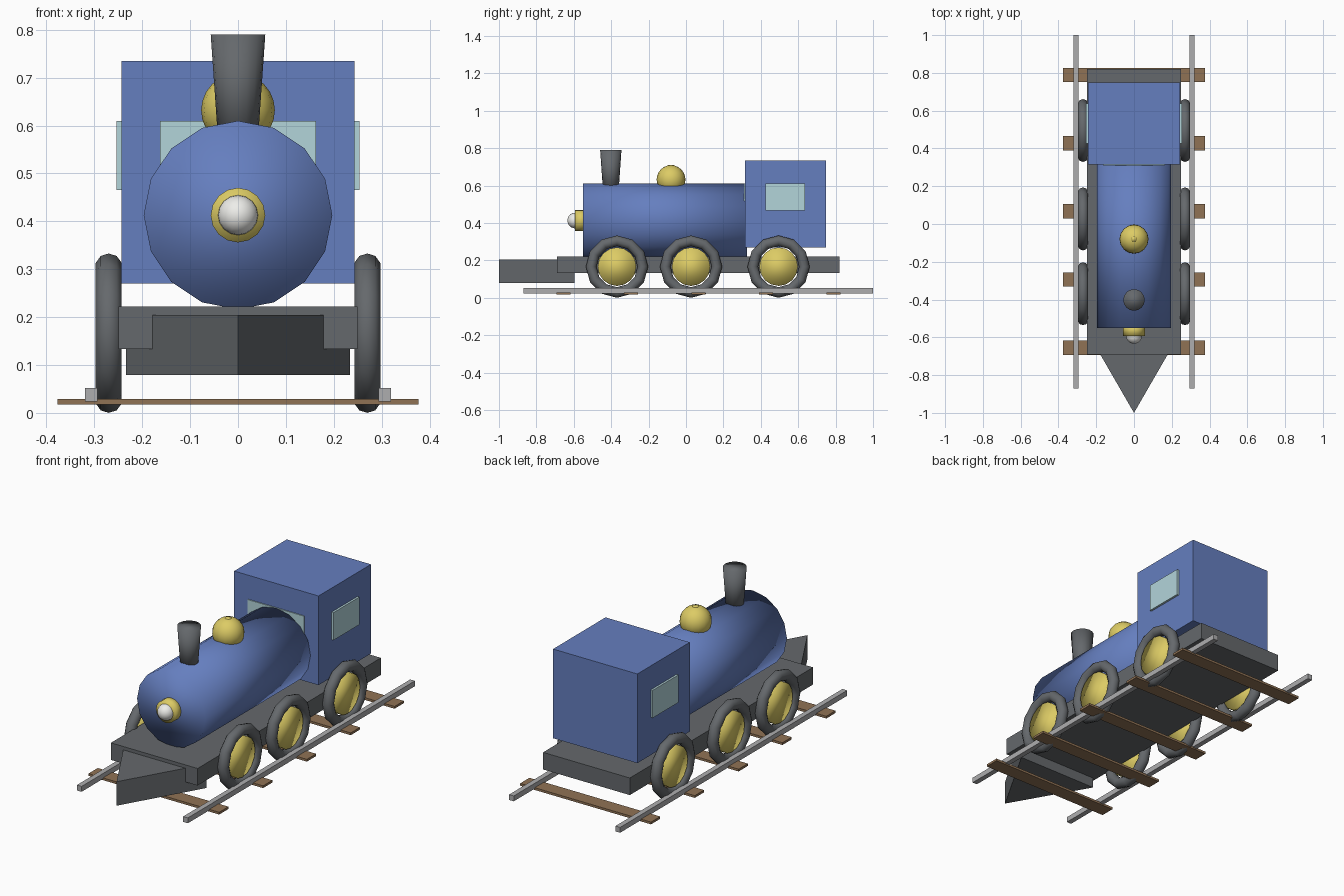
import bpy
from math import pi, radians

if "Cube" in bpy.data.objects:
    bpy.data.objects.remove(bpy.data.objects["Cube"])


def material(name, rgb):
    m = bpy.data.materials.new(name)
    m.diffuse_color = (*rgb, 1)
    m.use_nodes = True
    m.node_tree.nodes["Principled BSDF"].inputs["Base Color"].default_value = m.diffuse_color
    return m


BLUE = material("blue_paint", (0.13, 0.21, 0.52))
BRASS = material("brass", (0.72, 0.60, 0.13))
DARK = material("dark_iron", (0.13, 0.14, 0.15))
STEEL = material("rail_steel", (0.42, 0.42, 0.43))
WOOD = material("wood", (0.28, 0.17, 0.09))
GLASS = material("window_glass", (0.45, 0.66, 0.70))
LAMP = material("lamp_white", (0.85, 0.85, 0.82))


def finish(name, mat, smooth=False):
    ob = bpy.context.object
    ob.name = name
    ob.data.materials.append(mat)
    if smooth:
        bpy.ops.object.shade_smooth()
    return ob


def box(name, mat, x, y, z):
    """Box from (min, max) pairs on each axis."""
    spans = (x, y, z)
    bpy.ops.mesh.primitive_cube_add(size=1, location=[(a + b) / 2 for a, b in spans])
    bpy.context.object.scale = [b - a for a, b in spans]
    bpy.ops.object.transform_apply(location=False, rotation=False)
    return finish(name, mat)


def cylinder_y(name, mat, r, y0, y1, z, sides=16):
    bpy.ops.mesh.primitive_cylinder_add(vertices=sides, radius=r, depth=y1 - y0,
                                        location=(0, (y0 + y1) / 2, z), rotation=(pi / 2, 0, 0))
    return finish(name, mat, True)


def ball(name, mat, r, loc, rot=(0, 0, 0)):
    bpy.ops.mesh.primitive_uv_sphere_add(segments=16, ring_count=12, radius=r,
                                         location=loc, rotation=rot)
    return finish(name, mat, True)


# Chassis and wedge-shaped track clearer
box("chassis", DARK, (-0.25, 0.25), (-0.69, 0.82), (0.133, 0.222))
bpy.ops.mesh.primitive_cylinder_add(vertices=3, radius=0.27, depth=0.125,
                                    location=(0, -0.73, 0.142), rotation=(0, 0, pi))
finish("track_clearer", DARK)

# Boiler with headlamp
cylinder_y("boiler", BLUE, 0.197, -0.55, 0.325, 0.413)
cylinder_y("lamp_housing", BRASS, 0.057, -0.594, -0.53, 0.413)
ball("lamp_bulb", LAMP, 0.042, (0, -0.592, 0.413), (pi / 2, 0, 0))

# Chimney flaring upward
bpy.ops.mesh.primitive_cone_add(vertices=16, radius1=0.041, radius2=0.057, depth=0.23,
                                location=(0, -0.402, 0.675))
finish("chimney", DARK, True)

# Steam dome with a small cap
ball("steam_dome", BRASS, 0.077, (0, -0.08, 0.632))
bpy.ops.mesh.primitive_cylinder_add(vertices=12, radius=0.016, depth=0.03,
                                    location=(0, -0.08, 0.695))
finish("dome_cap", BRASS, True)

# Cab and windows
box("cab", BLUE, (-0.243, 0.243), (0.316, 0.748), (0.27, 0.735))
box("front_window", GLASS, (-0.163, 0.163), (0.311, 0.34), (0.466, 0.61))
for side, s in (("left", -1), ("right", 1)):
    box(f"{side}_window", GLASS, sorted((s * 0.23, s * 0.254)), (0.425, 0.637), (0.466, 0.61))

# Wheels, three per side
for side, s in (("left", -1), ("right", 1)):
    for i, y in enumerate((-0.369, 0.027, 0.495), 1):
        loc = (s * 0.27, y, 0.1665)
        bpy.ops.mesh.primitive_torus_add(major_segments=12, minor_segments=10,
                                         major_radius=0.138, minor_radius=0.0285,
                                         location=loc, rotation=(0, pi / 2, 0))
        finish(f"{side}_tyre_{i}", DARK, True)
        bpy.ops.mesh.primitive_cylinder_add(vertices=16, radius=0.103, depth=0.03,
                                            location=loc, rotation=(0, pi / 2, 0))
        finish(f"{side}_wheel_disc_{i}", BRASS, True)

# Track: rails and sleepers
for side, s in (("left", -1), ("right", 1)):
    box(f"{side}_rail", STEEL, sorted((s * 0.293, s * 0.32)), (-0.87, 1.0), (0.024, 0.052))
for i in range(5):
    y = 0.067 + (i - 2) * 0.361
    box(f"sleeper_{i + 1}", WOOD, (-0.377, 0.377), (y - 0.038, y + 0.038), (0.017, 0.029))
